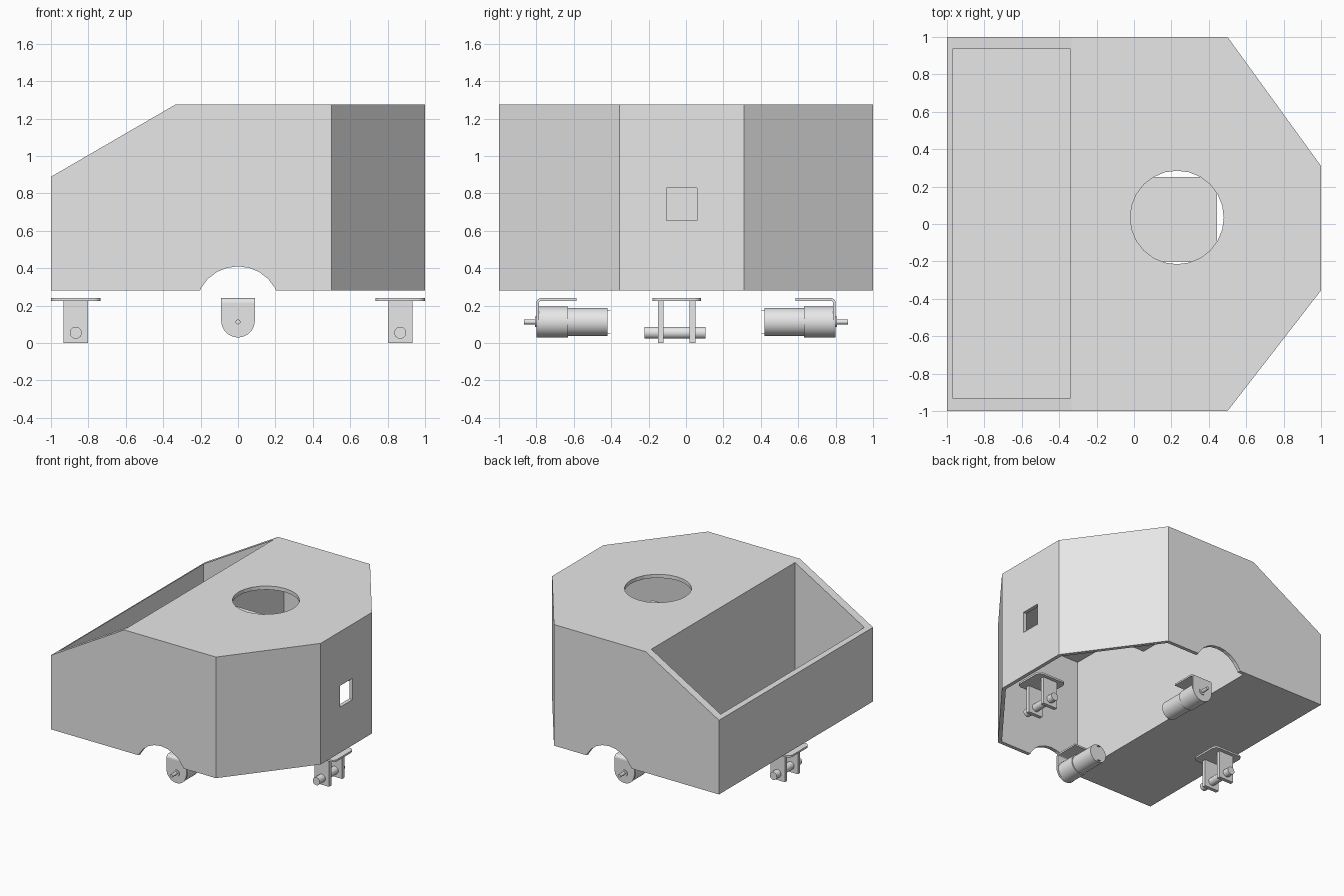
import bpy, bmesh
from math import cos, sin, pi, radians

if "Cube" in bpy.data.objects:
    bpy.data.objects.remove(bpy.data.objects["Cube"])

GREY = bpy.data.materials.new("plain grey")
GREY.use_nodes = True
GREY.diffuse_color = (0.8, 0.8, 0.8, 1)
GREY.node_tree.nodes["Principled BSDF"].inputs["Base Color"].default_value = (0.8, 0.8, 0.8, 1)


def arc(cx, cy, r, start, end, n=12):
    """Points on an arc, angles in degrees."""
    angles = [radians(start + (end - start) * i / n) for i in range(n + 1)]
    return [(cx + r * cos(a), cy + r * sin(a)) for a in angles]


def circle(cx, cy, r, n=32):
    return arc(cx, cy, r, 0, 360, n)[:-1]


def rect(a0, b0, a1, b1):
    return [(a0, b0), (a1, b0), (a1, b1), (a0, b1)]


def prism(name, outline, axis, lo, hi):
    """Extrude a 2D outline along an axis."""
    place = {"X": lambda a, b, t: (t, a, b),
             "Y": lambda a, b, t: (a, t, b),
             "Z": lambda a, b, t: (a, b, t)}[axis]
    bm = bmesh.new()
    bottom = [bm.verts.new(place(a, b, lo)) for a, b in outline]
    top = [bm.verts.new(place(a, b, hi)) for a, b in outline]
    bm.faces.new(bottom)
    bm.faces.new(top)
    for i in range(len(outline)):
        j = (i + 1) % len(outline)
        bm.faces.new((bottom[i], bottom[j], top[j], top[i]))
    bmesh.ops.recalc_face_normals(bm, faces=bm.faces)
    mesh = bpy.data.meshes.new(name)
    bm.to_mesh(mesh)
    bm.free()
    mesh.materials.append(GREY)
    obj = bpy.data.objects.new(name, mesh)
    bpy.context.collection.objects.link(obj)
    return obj


def activate(obj):
    bpy.ops.object.select_all(action="DESELECT")
    obj.select_set(True)
    bpy.context.view_layer.objects.active = obj


def smooth(obj):
    activate(obj)
    bpy.ops.object.shade_smooth_by_angle(angle=radians(30))


def cut(obj, cutter):
    cutter.hide_render = True
    mod = obj.modifiers.new("cut", "BOOLEAN")
    mod.operation = "DIFFERENCE"
    mod.solver = "EXACT"
    mod.object = cutter
    activate(obj)
    bpy.ops.object.modifier_apply(modifier=mod.name)
    bpy.data.objects.remove(cutter)


# Body shell: six-sided plan, sloped rear, hopper, open-bottomed room
body = prism("body_shell", [(-1, -1), (0.5, -1), (1, -0.355), (1, 0.31), (0.5, 1), (-1, 1)],
             "Z", 0.28, 1.275)
cut(body, prism("slope_cutter", [(-1.2, 0.773), (-0.335, 1.275), (-0.335, 1.6), (-1.2, 1.6)],
                "Y", -1.5, 1.5))
cut(body, prism("hopper_cutter", rect(-0.97, -0.93, -0.34, 0.935), "Z", 0.31, 1.6))
cut(body, prism("room_cutter", [(-0.26, -0.97), (0.485, -0.97), (0.97, -0.345),
                                (0.97, 0.30), (0.485, 0.97), (-0.26, 0.97)], "Z", 0.1, 1.245))
cut(body, prism("top_hole_cutter", circle(0.23, 0.035, 0.25, 24), "Z", 1.1, 1.5))
cut(body, prism("window_cutter", rect(-0.105, 0.655, 0.06, 0.83), "X", 0.8, 1.2))
cut(body, prism("arch_cutter", circle(0, 0.183, 0.227, 24), "Y", -1.5, 1.5))

# Shelf under the round hole
prism("inner_shelf", rect(-0.26, -0.2, 0.445, 0.25), "Z", 1.0, 1.03)

# Drive motors with bent brackets, mirrored front and back
for side, s in (("front", -1), ("back", 1)):
    def along(name, outline, near, far):
        obj = prism(f"{side}_{name}", outline, "Y", min(s * near, s * far), max(s * near, s * far))
        smooth(obj)
        return obj

    along("motor_gearbox", circle(0, 0.113, 0.083), 0.63, 0.785)
    along("motor_can", circle(0, 0.113, 0.075), 0.42, 0.63)
    along("motor_boss", circle(0, 0.113, 0.028), 0.80, 0.806)
    along("motor_shaft", circle(0, 0.113, 0.013, 16), 0.78, 0.865)
    for z in (0.05, 0.175):
        along("motor_terminal", rect(-0.012, z - 0.002, 0.012, z + 0.002), 0.405, 0.42)
    along("bracket_face", [(0.09, 0.215)] + arc(0, 0.12, 0.09, 0, -180, 16) + [(-0.09, 0.215)],
          0.785, 0.80)
    bend = arc(0.775, 0.215, 0.025, 0, 90, 6) + [(0.585, 0.24), (0.585, 0.226)]
    bend += arc(0.775, 0.215, 0.011, 90, 0, 6)
    smooth(prism(f"{side}_bracket_top", [(s * y, z) for y, z in bend], "X", -0.09, 0.09))

# Roller supports on both sides
for side, s in (("right", -1), ("left", 1)):
    x, r = s * 0.867, 0.04
    plate = []
    for cx, cy, a in ((x + 0.093, 0.04, 0), (x - 0.093, 0.04, 90),
                      (x - 0.093, -0.14, 180), (x + 0.093, -0.14, 270)):
        plate += arc(cx, cy, r, a, a + 90, 6)
    smooth(prism(f"{side}_roller_plate", plate, "Z", 0.225, 0.24))
    for y in (-0.15, 0.02):
        prism(f"{side}_roller_leg", rect(x - 0.066, 0, x + 0.066, 0.225), "Y", y, y + 0.03)
    smooth(prism(f"{side}_roller", circle(x, 0.055, 0.032, 24), "Y", -0.222, 0.105))
